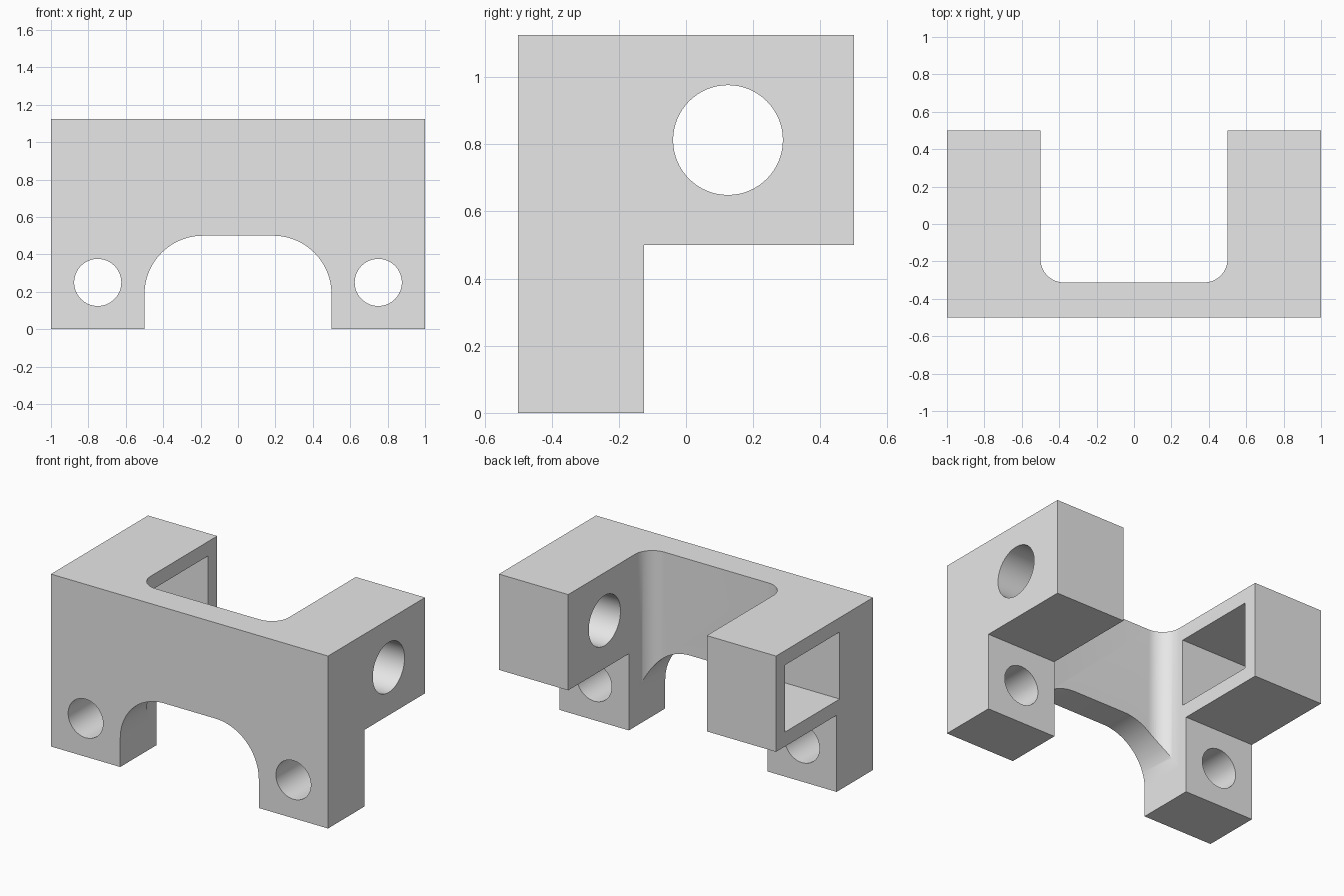
import bpy, bmesh, math
from mathutils import Vector

if "Cube" in bpy.data.objects:
    bpy.data.objects.remove(bpy.data.objects["Cube"])

grey = bpy.data.materials.new("light grey")
grey.diffuse_color = (0.8, 0.8, 0.8, 1)
grey.use_nodes = True
grey.node_tree.nodes["Principled BSDF"].inputs["Base Color"].default_value = grey.diffuse_color


def prism(name, profile, place, vec):
    """Extrude a 2D profile; place maps (u, v) to 3D, vec is the extrusion."""
    bm = bmesh.new()
    face = bm.faces.new([bm.verts.new(place(u, v)) for u, v in profile])
    res = bmesh.ops.extrude_face_region(bm, geom=[face])
    bmesh.ops.translate(bm, vec=Vector(vec),
                        verts=[g for g in res["geom"] if isinstance(g, bmesh.types.BMVert)])
    bmesh.ops.recalc_face_normals(bm, faces=bm.faces)
    mesh = bpy.data.meshes.new(name)
    bm.to_mesh(mesh)
    bm.free()
    obj = bpy.data.objects.new(name, mesh)
    bpy.context.collection.objects.link(obj)
    mesh.materials.append(grey)
    return obj


def arc(cx, cy, r, a0, a1, n):
    return [(cx + r * math.cos(math.radians(a0 + (a1 - a0) * i / n)),
             cy + r * math.sin(math.radians(a0 + (a1 - a0) * i / n))) for i in range(n + 1)]


def circle(cx, cy, r, n=64):
    return arc(cx, cy, r, 0, 360, n)[:-1]


def along_x(x):
    return lambda u, v: (x, u, v)


def along_y(y):
    return lambda u, v: (u, y, v)


def along_z(z):
    return lambda u, v: (u, v, z)


# L-shaped side profile, extruded across the width
bracket = prism("bracket_body",
                [(-0.5, 0), (-0.125, 0), (-0.125, 0.5), (0.5, 0.5), (0.5, 1.125), (-0.5, 1.125)],
                along_x(-1), (2, 0, 0))

cutters = []

# rounded bay between the two arms, open to the back
r = 0.125
bay = [(0.5, 0.7), (-0.5, 0.7)] + arc(-0.5 + r, -0.3125 + r, r, 180, 270, 16) \
    + arc(0.5 - r, -0.3125 + r, r, 270, 360, 16)
cutters.append(prism("bay_cutter", bay, along_z(-0.3), (0, 0, 1.8)))

# arch between the two legs, open at the bottom
r = 0.3125
arch = [(-0.5, -0.2), (0.5, -0.2)] + arc(0.5 - r, 0.5 - r, r, 0, 90, 24) \
    + arc(-0.5 + r, 0.5 - r, r, 90, 180, 24)
cutters.append(prism("arch_cutter", arch, along_y(-0.7), (0, 0.9, 0)))

# bolt holes through the legs
for side in (-1, 1):
    cutters.append(prism("bolt_hole_cutter", circle(side * 0.75, 0.25, 0.126),
                         along_y(-0.7), (0, 0.8, 0)))

# round hole in the right arm, rectangular window in the left arm
cutters.append(prism("round_hole_cutter", circle(0.125, 0.8125, 0.1635),
                     along_x(0.3), (0.9, 0, 0)))
cutters.append(prism("window_cutter",
                     [(-0.156, 0.594), (0.406, 0.594), (0.406, 1.031), (-0.156, 1.031)],
                     along_x(-1.2), (0.9, 0, 0)))

# apply the cuts, then remove the cutters
bpy.context.view_layer.objects.active = bracket
for cutter in cutters:
    mod = bracket.modifiers.new("cut", "BOOLEAN")
    mod.operation = "DIFFERENCE"
    mod.solver = "EXACT"
    mod.object = cutter
    bpy.ops.object.modifier_apply(modifier=mod.name)
    bpy.data.objects.remove(cutter)

# smooth curved walls, sharp corners
bpy.ops.object.select_all(action="DESELECT")
bracket.select_set(True)
bpy.ops.object.shade_smooth_by_angle(angle=math.radians(30))
